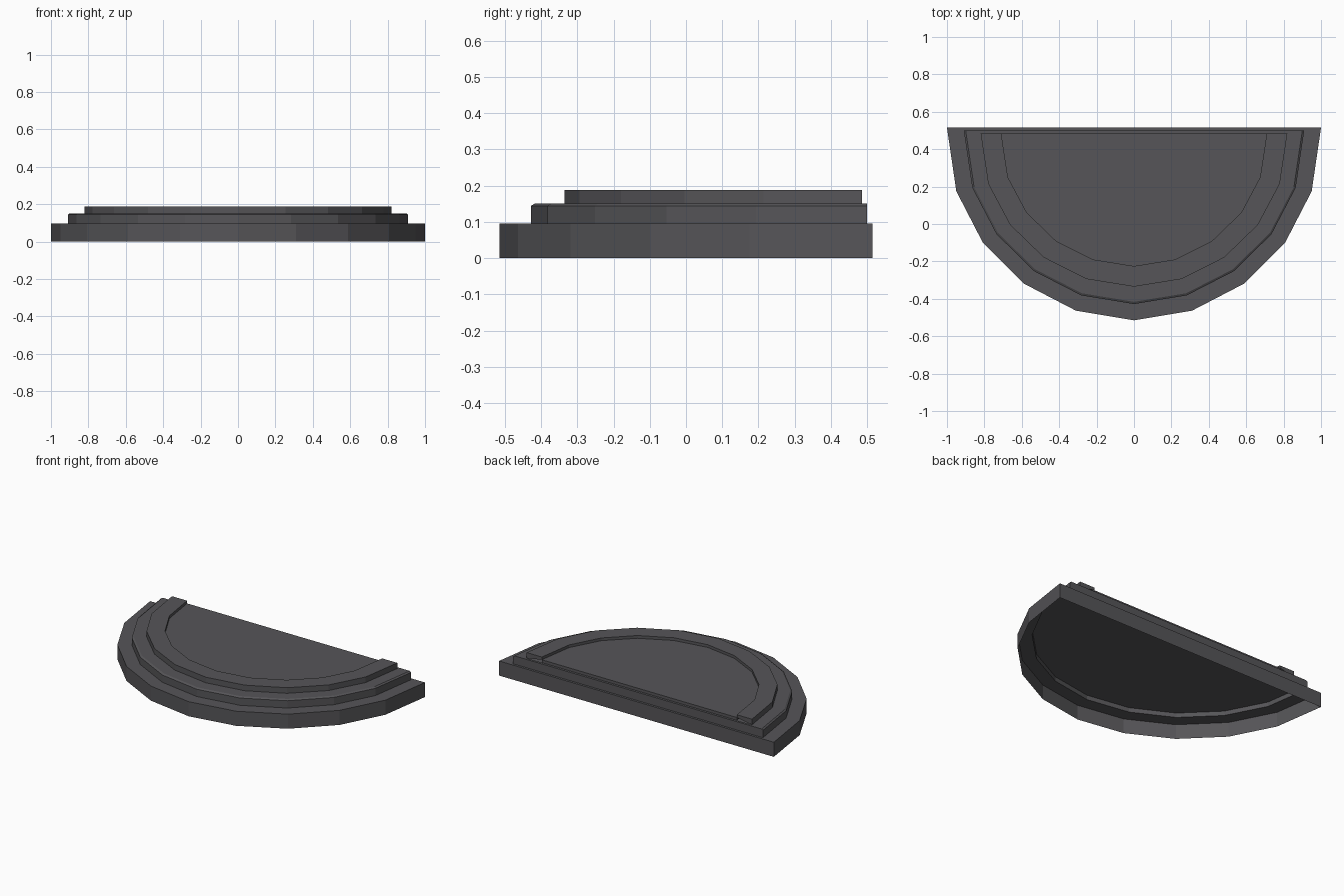
import bpy

if "Cube" in bpy.data.objects:
    bpy.data.objects.remove(bpy.data.objects["Cube"])

# Half outline of the low-poly half disc: (x fraction, depth fraction from front to back)
HALF = [(1.0, 1.0), (0.95, 0.67), (0.808, 0.403), (0.588, 0.19), (0.31, 0.05)]
UNIT = [(-x, y) for x, y in HALF] + [(0.0, 0.0)] + HALF[::-1]
N = len(UNIT)

mat = bpy.data.materials.new("dark_grey_stone")
mat.diffuse_color = (0.093, 0.091, 0.098, 1)
mat.use_nodes = True
mat.node_tree.nodes["Principled BSDF"].inputs["Base Color"].default_value = mat.diffuse_color


def outline(half_width, front, back, z):
    return [(x * half_width, front + (back - front) * y, z) for x, y in UNIT]


def make_object(name, loops, closed=True, caps=()):
    """Quads between successive loops, plus extra cap faces."""
    verts = [v for loop in loops for v in loop]
    faces = []
    for k in range(len(loops) - 1):
        for i in range(N if closed else N - 1):
            j = (i + 1) % N
            faces.append((k * N + i, k * N + j, (k + 1) * N + j, (k + 1) * N + i))
    mesh = bpy.data.meshes.new(name)
    mesh.from_pydata(verts, [], faces + list(caps))
    mesh.materials.append(mat)
    obj = bpy.data.objects.new(name, mesh)
    bpy.context.collection.objects.link(obj)


# Bottom step: open-bottomed wall and ledge
make_object("bottom_step", [outline(1.0, -0.515, 0.515, 0.0),
                            outline(1.0, -0.515, 0.515, 0.096),
                            outline(0.91, -0.428, 0.50, 0.096)])

# Middle step: wall with a small chamfer and the ledge around the rim
make_object("middle_step", [outline(0.91, -0.428, 0.50, 0.096),
                            outline(0.91, -0.428, 0.50, 0.144),
                            outline(0.90, -0.416, 0.50, 0.151),
                            outline(0.82, -0.335, 0.485, 0.151)])

# Underside panel closing the hollow inside the middle step
make_object("underside_panel", [outline(0.909, -0.427, 0.499, 0.125)],
            closed=False, caps=[tuple(range(N - 1, -1, -1))])

# Raised curved rim, open along the straight back
make_object("curved_rim", [outline(0.82, -0.335, 0.485, 0.151),
                           outline(0.82, -0.335, 0.485, 0.188),
                           outline(0.71, -0.225, 0.485, 0.188),
                           outline(0.71, -0.225, 0.485, 0.170)], closed=False,
            caps=[(0, N, 2 * N, 3 * N), (4 * N - 1, 3 * N - 1, 2 * N - 1, N - 1)])

# Floor inside the rim, with its low back wall
make_object("inner_floor", [outline(0.71, -0.225, 0.485, 0.170),
                            outline(0.71, -0.225, 0.485, 0.151)], closed=False,
            caps=[tuple(range(N - 1, -1, -1)), (0, N - 1, 2 * N - 1, N)])
